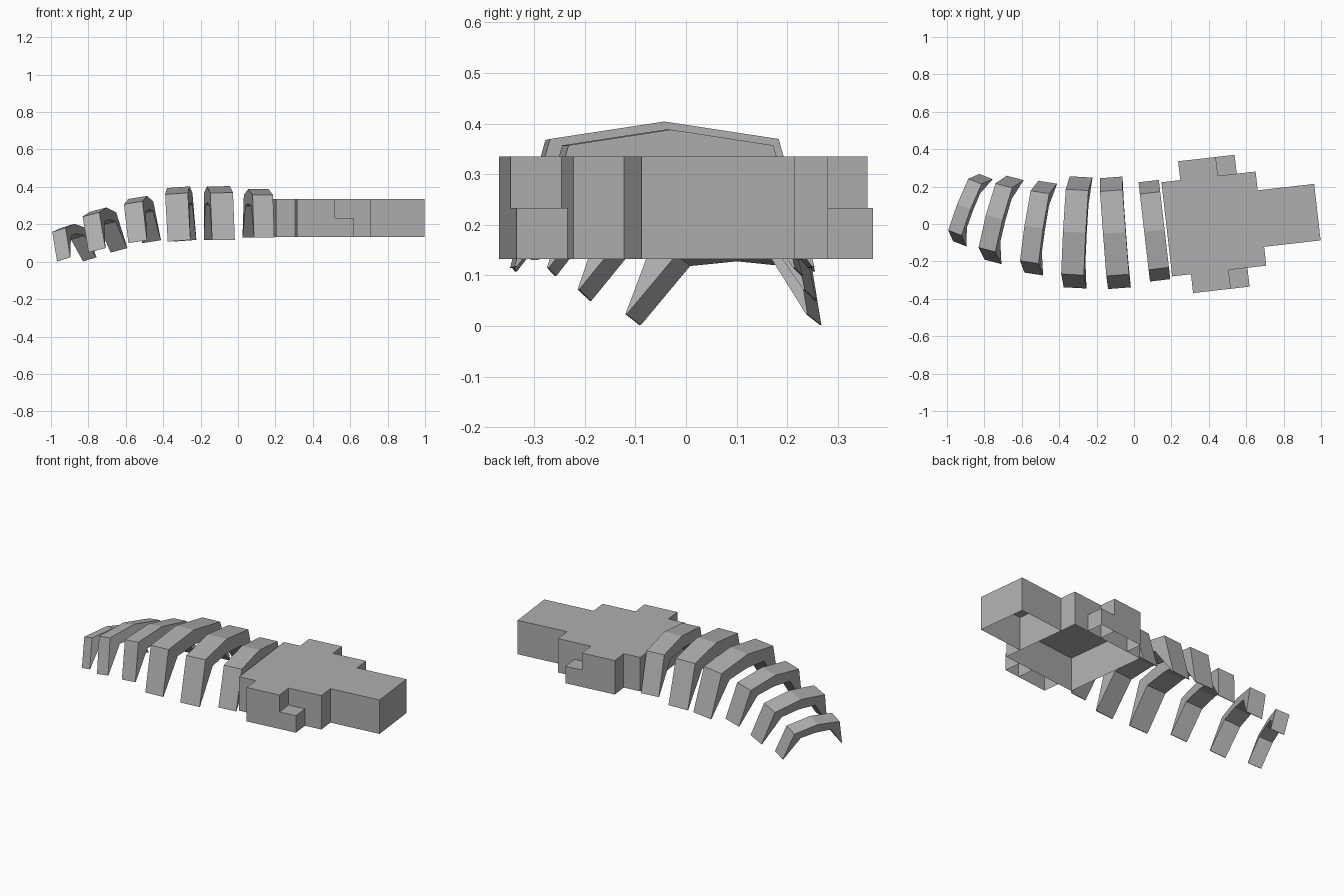
import bpy, bmesh
from math import radians
from mathutils import Matrix

if "Cube" in bpy.data.objects:
    bpy.data.objects.remove(bpy.data.objects["Cube"])

BONE = bpy.data.materials.new("dark_grey")
BONE.diffuse_color = (0.43, 0.43, 0.43, 1)
BONE.use_nodes = True
BONE.node_tree.nodes["Principled BSDF"].inputs["Base Color"].default_value = BONE.diffuse_color


def make_object(name, bm, matrix):
    bm.transform(matrix)
    mesh = bpy.data.meshes.new(name)
    bm.to_mesh(mesh)
    bm.free()
    mesh.materials.append(BONE)
    obj = bpy.data.objects.new(name, mesh)
    bpy.context.collection.objects.link(obj)
    return obj


# Skull: hollow blocks open at the bottom, laid out on a turned grid
U = 0.1013
SKULL = Matrix.Translation((0.204, -0.280, 0.132)) @ Matrix.Rotation(radians(6.5), 4, 'Z') @ Matrix.Scale(U, 4)


def skull_block(name, a0, a1, b0, b1, height):
    bm = bmesh.new()
    bmesh.ops.create_cube(bm, size=1)
    size = Matrix.Diagonal((a1 - a0, b1 - b0, height, 1))
    place = Matrix.Translation(((a0 + a1) / 2, (b0 + b1) / 2, height / 2))
    bm.transform(place @ size)
    bottom = [f for f in bm.faces if f.calc_center_median().z < 0.01]
    bmesh.ops.delete(bm, geom=bottom, context='FACES')
    return make_object(name, bm, SKULL)


skull_block("cranium", 0, 5, 0, 5, 2)
skull_block("snout", 5, 8, 1, 4, 2)
for side, b in (("right", -1), ("left", 5)):
    skull_block("cheek_" + side, 1, 3, b, b + 1, 2)
    skull_block("cheek_step_" + side, 3, 4, b, b + 1, 1)

# Rib arch: half cross-section pairs (outer, inner) from foot to peak
HALF = [((1.0, 0.0), (0.985, 0.0)),
        ((0.763, 0.85), (0.51, 0.63)),
        ((0.0, 0.966), (0.0, 0.68))]
SECTION = HALF + [((-o[0], o[1]), (-i[0], i[1])) for o, i in reversed(HALF[:-1])]
RIB_WIDTH = 0.41


def rib(name, x, y, z, scale, yaw, pitch):
    bm = bmesh.new()
    rings = []
    for outer, inner in SECTION:
        w = RIB_WIDTH / 2
        rings.append([bm.verts.new((dx, p[0], p[1]))
                      for dx, p in ((-w, outer), (w, outer), (w, inner), (-w, inner))])
    for r, s in zip(rings, rings[1:]):
        for k in range(4):
            bm.faces.new((r[k], r[(k + 1) % 4], s[(k + 1) % 4], s[k]))
    bm.faces.new(rings[0])
    bm.faces.new(rings[-1][::-1])
    bmesh.ops.recalc_face_normals(bm, faces=bm.faces)
    m = (Matrix.Translation((x, y, z)) @ Matrix.Rotation(radians(yaw), 4, 'Z')
         @ Matrix.Rotation(radians(-pitch), 4, 'Y') @ Matrix.Scale(scale, 4))
    return make_object(name, bm, m)


# Six ribs from the skull to the tail: x, y, z, scale, yaw, pitch
RIBS = [(0.109, -0.036, 0.130, 0.267, 6.6, 0),
        (-0.100, -0.047, 0.116, 0.297, 4.3, 1),
        (-0.299, -0.045, 0.112, 0.297, -3.1, 4),
        (-0.499, -0.022, 0.107, 0.248, -8.7, 9),
        (-0.695, 0.022, 0.061, 0.232, -14.8, 14),
        (-0.862, 0.074, 0.0125, 0.193, -21.3, 16)]
for n, params in enumerate(RIBS, 1):
    rib(f"rib_{n}", *params)
